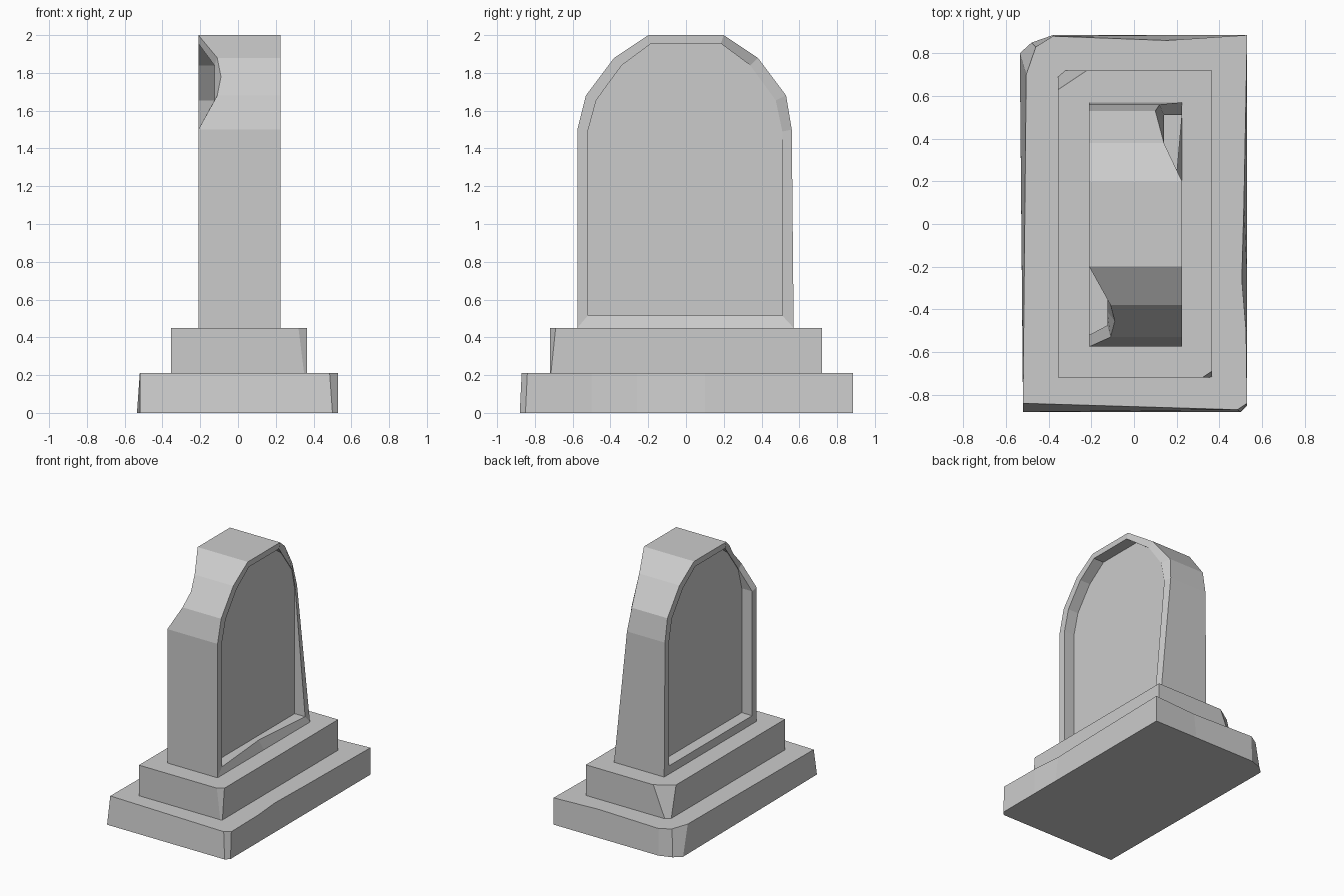
import bpy, bmesh

if "Cube" in bpy.data.objects:
    bpy.data.objects.remove(bpy.data.objects["Cube"])


def finish(name, bm):
    bmesh.ops.recalc_face_normals(bm, faces=bm.faces)
    mesh = bpy.data.meshes.new(name)
    bm.to_mesh(mesh)
    bm.free()
    obj = bpy.data.objects.new(name, mesh)
    bpy.context.collection.objects.link(obj)
    return obj


def bridge(bm, a, b):
    n = len(a)
    for i in range(n):
        j = (i + 1) % n
        bm.faces.new((a[i], a[j], b[j], b[i]))


def block(name, bottom, top, z0, z1):
    """Stone block between two matching outlines."""
    bm = bmesh.new()
    lo = [bm.verts.new((x, y, z0)) for x, y in bottom]
    hi = [bm.verts.new((x, y, z1)) for x, y in top]
    bridge(bm, lo, hi)
    bm.faces.new(lo)
    bm.faces.new(hi)
    return finish(name, bm)


# Base slab: sloped front, worn corners and small dents in the top edges
block("base",
      [(-.52, -.88), (.50, -.88), (.53, -.85), (.53, -.5), (.53, -.26), (.53, .1),
       (.53, .885), (.15, .885), (-.38, .885), (-.48, .85), (-.535, .8)],
      [(-.52, -.84), (.485, -.87), (.53, -.84), (.525, -.5), (.505, -.26), (.515, .1),
       (.53, .885), (.15, .86), (-.38, .88), (-.46, .83), (-.505, .7)],
      0, .21)

# Plinth: two opposite corners chipped toward the top
block("plinth",
      [(-.355, -.72), (.35, -.72), (.365, -.715), (.365, .72), (-.32, .72), (-.355, .69)],
      [(-.355, -.72), (.32, -.72), (.365, -.69), (.365, .72), (-.22, .72), (-.355, .63)],
      .21, .45)

# Headstone: arched profile, sunken panel on both broad faces
outer = [(-.575, .45), (-.575, 1.5), (-.53, 1.68), (-.455, 1.78), (-.38, 1.88), (-.2, 2),
         (.2, 2), (.38, 1.88), (.53, 1.68), (.56, 1.5), (.57, .45), (0, .45)]
inner = [(-.52, .515), (-.52, 1.49), (-.475, 1.655), (-.41, 1.745), (-.34, 1.84), (-.185, 1.955),
         (.185, 1.955), (.34, 1.84), (.475, 1.655), (.51, 1.49), (.51, .515), (0, .515)]
DEPTH = .09

# Broken rim: profile index -> x of the rim's outer and inner corner
chips_left = {2: (-.11, -.125), 3: (-.09, -.125), 4: (-.11, -.125)}
chips_right = {7: (.14, .14), 8: (.10, .14), 9: (.12, .14), 11: (.225, .18)}

bm = bmesh.new()
rims = []
for x, side, chips in ((-.21, 1, chips_left), (.225, -1, chips_right)):
    rim = [bm.verts.new((chips.get(i, (x, x))[0], y, z)) for i, (y, z) in enumerate(outer)]
    lip = [bm.verts.new((chips.get(i, (x, x))[1], y, z)) for i, (y, z) in enumerate(inner)]
    panel = [bm.verts.new((x + side * DEPTH, y, z)) for y, z in inner]
    bridge(bm, rim, lip)
    bridge(bm, lip, panel)
    bm.faces.new(panel)
    rims.append(rim)
bridge(bm, *rims)
finish("headstone", bm)
